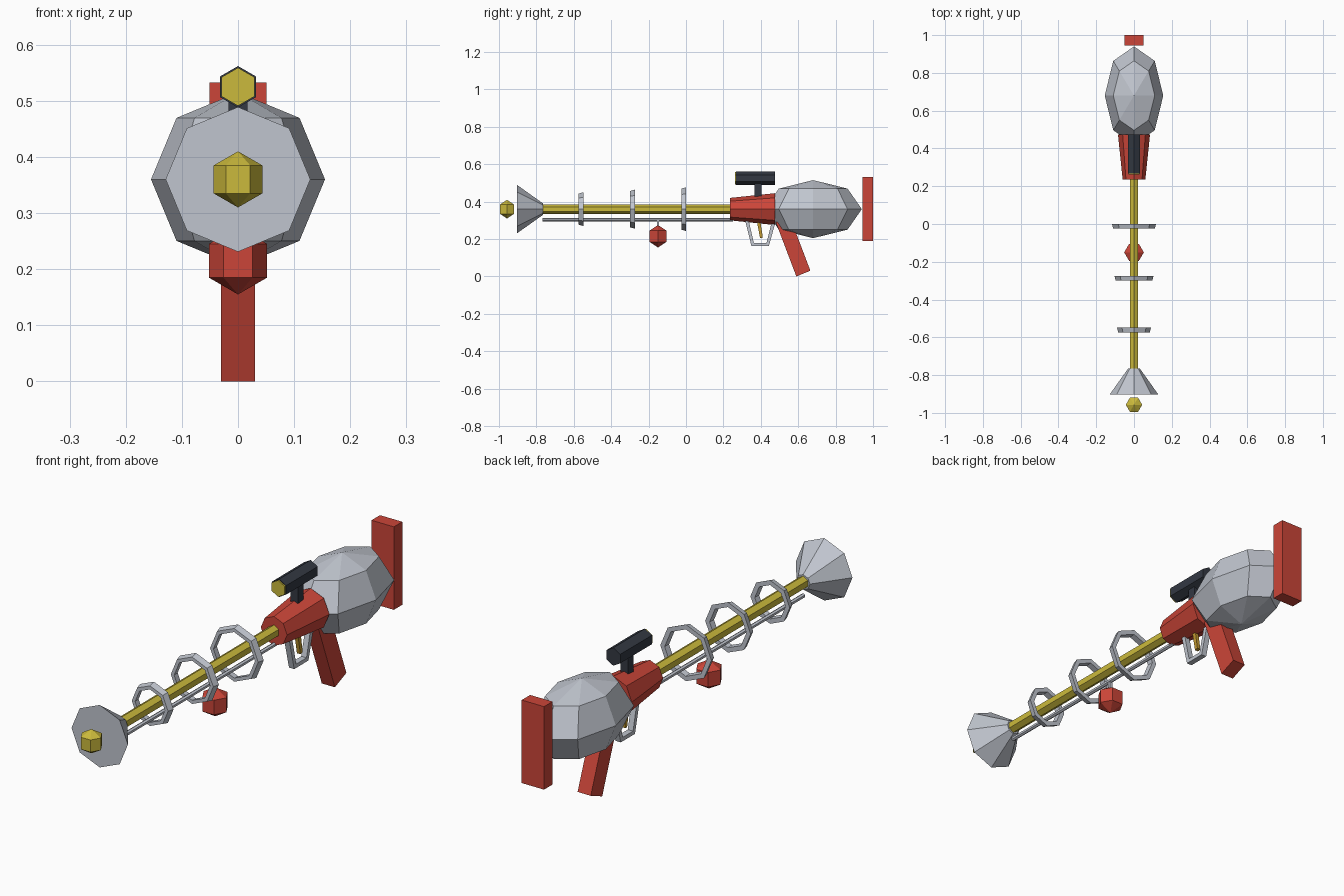
import bpy, bmesh
from math import cos, sin, pi, radians
from mathutils import Matrix, Vector

if "Cube" in bpy.data.objects:
    bpy.data.objects.remove(bpy.data.objects["Cube"], do_unlink=True)

AXIS_Z = 0.36  # height of the barrel axis


def material(name, rgb):
    m = bpy.data.materials.new(name)
    m.use_nodes = True
    m.diffuse_color = (*rgb, 1)
    m.node_tree.nodes["Principled BSDF"].inputs["Base Color"].default_value = (*rgb, 1)
    return m


GREY = material("light grey metal", (0.53, 0.56, 0.62))
RED = material("red paint", (0.60, 0.06, 0.04))
YELLOW = material("yellow", (0.60, 0.49, 0.045))
DARK = material("dark blue grey", (0.033, 0.04, 0.055))
ORANGE = material("dull gold", (0.55, 0.32, 0.03))


def finish(name, bm, mat):
    bmesh.ops.recalc_face_normals(bm, faces=bm.faces)
    mesh = bpy.data.meshes.new(name)
    bm.to_mesh(mesh)
    bm.free()
    mesh.materials.append(mat)
    obj = bpy.data.objects.new(name, mesh)
    bpy.context.collection.objects.link(obj)
    return obj


def lathe(name, profile, sides, mat, z=AXIS_Z, closed=False):
    """Revolve (y, radius) points about the y axis, one corner pointing up."""
    bm = bmesh.new()
    rings = []
    for y, r in profile:
        angles = [2 * pi * i / sides for i in range(sides)]
        rings.append([bm.verts.new((r * sin(a), y, z + r * cos(a))) for a in angles])
    pairs = list(zip(rings, rings[1:]))
    if closed:
        pairs.append((rings[-1], rings[0]))
    else:
        bm.faces.new(rings[0])
        bm.faces.new(rings[-1])
    for a, b in pairs:
        for i in range(sides):
            j = (i + 1) % sides
            bm.faces.new((a[i], a[j], b[j], b[i]))
    return finish(name, bm, mat)


def ball(name, centre, scale, segments, rings, mat):
    """Low-poly ball with its poles up and a corner toward the front."""
    bm = bmesh.new()
    bmesh.ops.create_uvsphere(bm, u_segments=segments, v_segments=rings, radius=1,
                              matrix=Matrix.Rotation(radians(90), 4, "Z"))
    bmesh.ops.scale(bm, vec=scale, verts=bm.verts)
    bmesh.ops.translate(bm, vec=centre, verts=bm.verts)
    return finish(name, bm, mat)


def plate(name, outline, half_width, mat):
    """Extrude a (y, z) outline sideways."""
    bm = bmesh.new()
    face = bm.faces.new([bm.verts.new((-half_width, y, z)) for y, z in outline])
    out = bmesh.ops.extrude_face_region(bm, geom=[face])
    moved = [v for v in out["geom"] if isinstance(v, bmesh.types.BMVert)]
    bmesh.ops.translate(bm, vec=(2 * half_width, 0, 0), verts=moved)
    return finish(name, bm, mat)


def block(name, y0, y1, z0, z1, half_width, mat):
    return plate(name, [(y0, z0), (y1, z0), (y1, z1), (y0, z1)], half_width, mat)


# Rear body and butt
ball("rear_body", (0, 0.68, AXIS_Z), (0.155, 0.26, 0.155), 8, 4, GREY)
block("butt_plate", 0.945, 1.0, 0.19, 0.533, 0.051, RED)

# Receiver and pistol grip
lathe("receiver", [(0.235, 0.06), (0.475, 0.085)], 8, RED)
plate("pistol_grip", [(0.59, 0), (0.665, 0.031), (0.555, 0.32), (0.48, 0.29)], 0.03, RED)

# Barrel, funnel muzzle and tip
lathe("barrel", [(-0.78, 0.025), (0.25, 0.025)], 6, YELLOW)
lathe("muzzle_funnel", [(-0.903, 0.129), (-0.765, 0.031)], 8, GREY)
ball("muzzle_tip", (0, -0.957, AXIS_Z), (0.05, 0.05, 0.05), 6, 3, YELLOW)

# Barrel rings, growing toward the rear
for i, r in enumerate((0.09, 0.104, 0.117)):
    y = -0.562 + 0.275 * i
    section = [(y - 0.013, r - 0.007), (y + 0.013, r), (y + 0.013, r - 0.02), (y - 0.013, r - 0.022)]
    lathe(f"barrel_ring_{i + 1}", section, 8, GREY, closed=True)

# Lower rod with hanging ball
lathe("lower_rod", [(-0.767, 0.009), (0.25, 0.009)], 6, GREY, z=0.304)
block("ball_stem", -0.156, -0.144, 0.26, 0.304, 0.006, GREY)
ball("hanging_ball", (0, -0.15, 0.215), (0.06, 0.06, 0.06), 6, 3, RED)

# Trigger guard and trigger
guard_outer = [(0.316, 0.30), (0.35, 0.162), (0.443, 0.162), (0.478, 0.29)]
guard_inner = [(0.458, 0.29), (0.43, 0.178), (0.363, 0.178), (0.335, 0.30)]
plate("trigger_guard", guard_outer + guard_inner, 0.012, GREY)
plate("trigger", [(0.38, 0.29), (0.398, 0.29), (0.411, 0.208), (0.396, 0.205)], 0.008, ORANGE)

# Scope with lens and mount
lathe("scope", [(0.268, 0.037), (0.475, 0.037)], 6, DARK, z=0.525)
lathe("scope_lens", [(0.262, 0.034), (0.27, 0.034)], 6, YELLOW, z=0.525)
block("scope_mount", 0.367, 0.403, 0.41, 0.51, 0.017, DARK)
